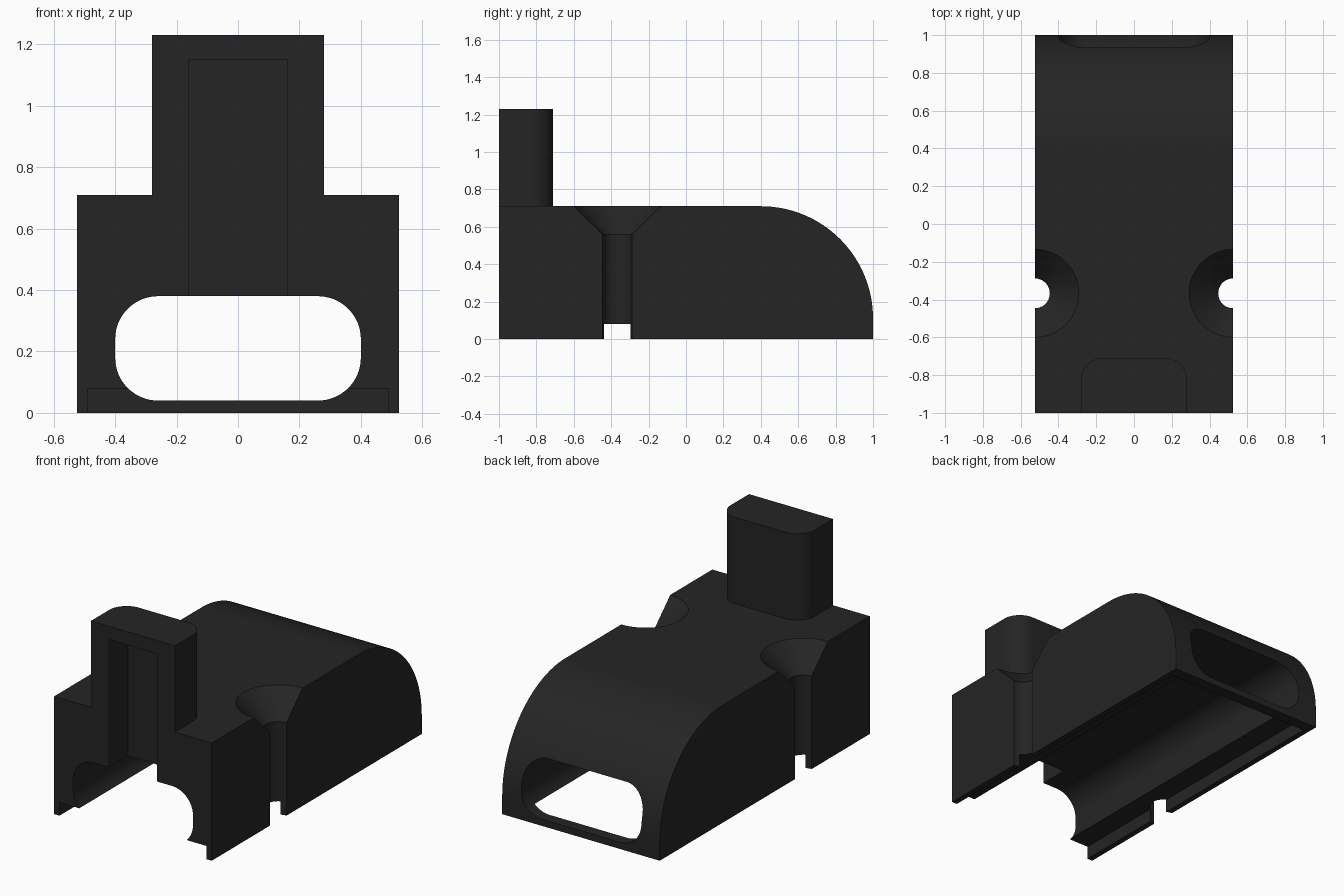
import bpy, bmesh, math
from mathutils import Vector

if "Cube" in bpy.data.objects:
    bpy.data.objects.remove(bpy.data.objects["Cube"])

black = bpy.data.materials.new("matte black")
black.diffuse_color = (0.018, 0.018, 0.018, 1)
black.use_nodes = True
black.node_tree.nodes["Principled BSDF"].inputs["Base Color"].default_value = black.diffuse_color


def arc(cx, cy, r, a0, a1, n=16):
    """Points along an arc, angles in degrees."""
    angles = [math.radians(a0 + (a1 - a0) * i / n) for i in range(n + 1)]
    return [(cx + r * math.cos(a), cy + r * math.sin(a)) for a in angles]


def finish(name, bm):
    bmesh.ops.recalc_face_normals(bm, faces=bm.faces)
    mesh = bpy.data.meshes.new(name)
    bm.to_mesh(mesh)
    bm.free()
    mesh.materials.append(black)
    obj = bpy.data.objects.new(name, mesh)
    bpy.context.collection.objects.link(obj)
    return obj


def prism(name, outline, axis, lo, hi):
    """Extrude a 2D outline along an axis; outline holds the other two coordinates in order."""
    bm = bmesh.new()
    verts = []
    for p in outline:
        co = list(p)
        co.insert(axis, lo)
        verts.append(bm.verts.new(co))
    face = bm.faces.new(verts)
    new = bmesh.ops.extrude_face_region(bm, geom=[face])["geom"]
    shift = Vector((0, 0, 0))
    shift[axis] = hi - lo
    bmesh.ops.translate(bm, vec=shift, verts=[v for v in new if isinstance(v, bmesh.types.BMVert)])
    return finish(name, bm)


def rect(a0, a1, b0, b1):
    return [(a0, b0), (a1, b0), (a1, b1), (a0, b1)]


def lathe(name, profile, x, y, n=64):
    """Closed solid of revolution about a vertical axis, from (radius, z) pairs."""
    bm = bmesh.new()
    rings = [[bm.verts.new((x + r * math.cos(2 * math.pi * i / n),
                            y + r * math.sin(2 * math.pi * i / n), z)) for i in range(n)]
             for r, z in profile]
    for a, b in zip(rings, rings[1:]):
        for i in range(n):
            j = (i + 1) % n
            bm.faces.new((a[i], a[j], b[j], b[i]))
    bm.faces.new(rings[0])
    bm.faces.new(rings[-1])
    return finish(name, bm)


def combine(target, other, operation):
    mod = target.modifiers.new(other.name, "BOOLEAN")
    mod.operation = operation
    mod.solver = "EXACT"
    mod.object = other
    bpy.context.view_layer.objects.active = target
    bpy.ops.object.modifier_apply(modifier=mod.name)
    bpy.data.objects.remove(other)


# Block with a rounded back
body = prism("housing", [(-1, 0), (1, 0)] + arc(0.4, 0.11, 0.6, 0, 90, 32) + [(-1, 0.71)],
             0, -0.525, 0.525)

# Upright tab with rounded back corners
tab = prism("upright_tab", [(-0.28, -1), (0.28, -1)] + arc(0.165, -0.825, 0.115, 0, 90)
            + arc(-0.165, -0.825, 0.115, 90, 180), 2, 0.5, 1.23)
combine(body, tab, "UNION")

# Lengthwise tunnel with rounded corners
tunnel = prism("tunnel", arc(0.26, 0.24, 0.14, 0, 90) + arc(-0.26, 0.24, 0.14, 90, 180)
               + arc(-0.26, 0.18, 0.14, 180, 270) + arc(0.26, 0.18, 0.14, 270, 360), 1, -1.2, 1.2)
combine(body, tunnel, "DIFFERENCE")

# Shallow recess underneath, open at the front
recess = prism("bottom_recess", rect(-0.49, 0.49, -1.2, 0.93), 2, -0.1, 0.08)
combine(body, recess, "DIFFERENCE")

# Groove up the front of the tab
groove = prism("front_groove", rect(-0.16, 0.16, -1.2, -0.82), 2, 0.2, 1.15)
combine(body, groove, "DIFFERENCE")

# Countersunk screw holes split by the side walls
for side in (-1, 1):
    hole = lathe("screw_hole", [(0.079, -0.1), (0.079, 0.56), (0.233, 0.71), (0.2535, 0.73)],
                 side * 0.525, -0.367)
    combine(body, hole, "DIFFERENCE")

bpy.ops.object.select_all(action="DESELECT")
body.select_set(True)
bpy.context.view_layer.objects.active = body
bpy.ops.object.shade_smooth_by_angle(angle=math.radians(30))
